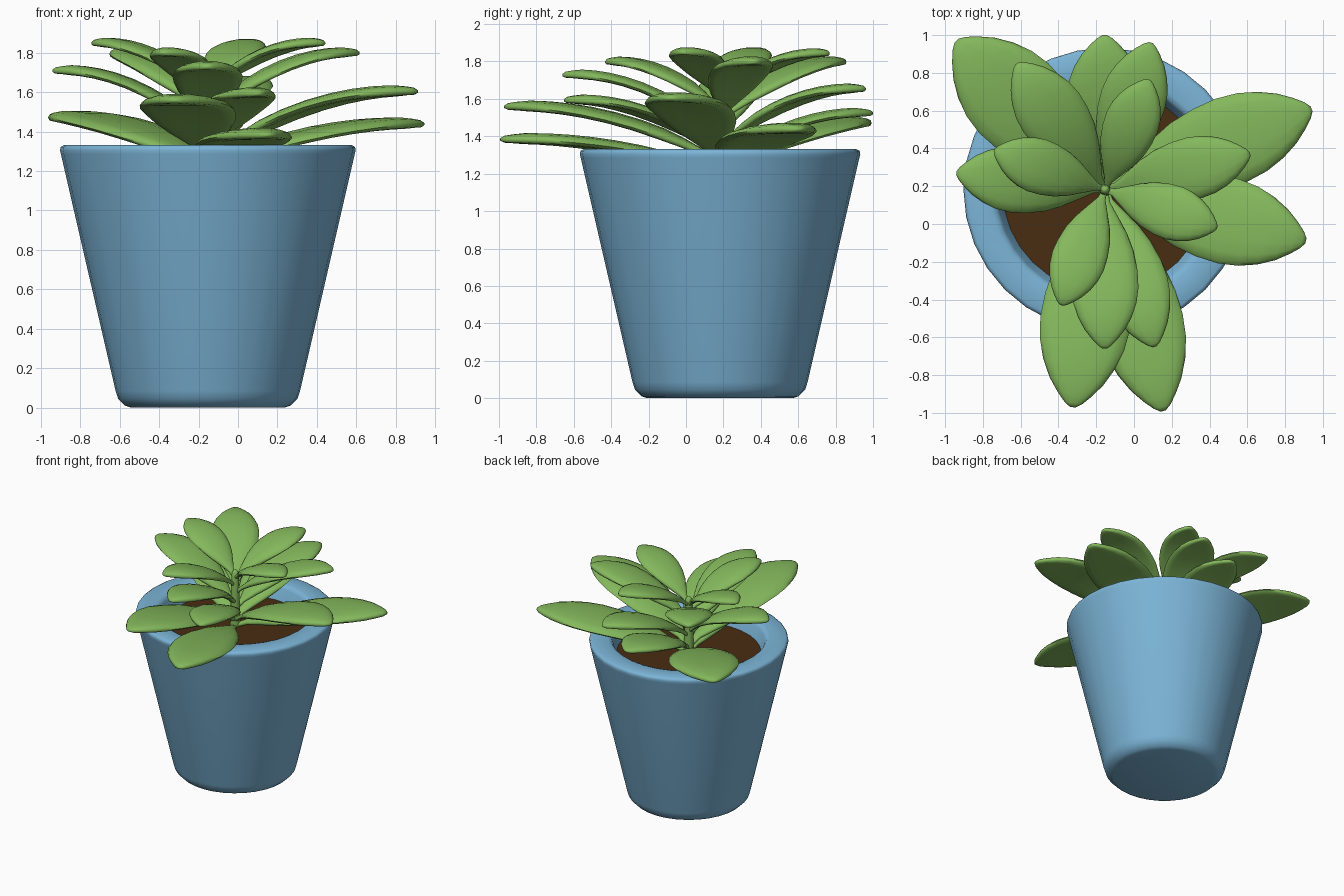
import bpy, bmesh, math
from mathutils import Vector

if "Cube" in bpy.data.objects:
    bpy.data.objects.remove(bpy.data.objects["Cube"])

CX, CY = -0.153, 0.182  # pot and stem axis


def material(name, rgb):
    m = bpy.data.materials.new(name)
    m.diffuse_color = (*rgb, 1)
    m.use_nodes = True
    m.node_tree.nodes["Principled BSDF"].inputs["Base Color"].default_value = m.diffuse_color
    return m


BLUE = material("pot_blue", (0.20, 0.46, 0.68))
SOIL = material("soil_brown", (0.068, 0.026, 0.006))
GREEN = material("leaf_green", (0.23, 0.48, 0.107))


def skin(name, rings, mat, angle=40):
    """Join equal-sized point rings into a closed tube with capped ends."""
    bm = bmesh.new()
    loops = [[bm.verts.new(p) for p in ring] for ring in rings]
    n = len(loops[0])
    for a, b in zip(loops, loops[1:]):
        for i in range(n):
            j = (i + 1) % n
            bm.faces.new((a[i], a[j], b[j], b[i]))
    bm.faces.new(loops[0][::-1])
    bm.faces.new(loops[-1])
    bmesh.ops.recalc_face_normals(bm, faces=bm.faces)
    me = bpy.data.meshes.new(name)
    bm.to_mesh(me)
    bm.free()
    me.materials.append(mat)
    ob = bpy.data.objects.new(name, me)
    bpy.context.collection.objects.link(ob)
    bpy.ops.object.select_all(action='DESELECT')
    ob.select_set(True)
    bpy.context.view_layer.objects.active = ob
    bpy.ops.object.shade_smooth_by_angle(angle=math.radians(angle))
    return ob


def lathe(name, profile, mat, n=32, angle=40):
    rings = [[(CX + r * math.cos(2 * math.pi * i / n), CY + r * math.sin(2 * math.pi * i / n), z)
              for i in range(n)] for r, z in profile]
    return skin(name, rings, mat, angle)


# Pot: tapered wall, soft rim, inner wall down to below the soil
lathe("pot", [(0.39, 0), (0.42, 0.01), (0.455, 0.045), (0.468, 0.085), (0.745, 1.285), (0.75, 1.305),
              (0.746, 1.322), (0.73, 1.331), (0.61, 1.331), (0.585, 1.322), (0.572, 1.30), (0.53, 1.17)],
      BLUE, 32, 50)
# Soil disc and central stem
lathe("soil", [(0.54, 1.18), (0.545, 1.21)], SOIL)
lathe("stem", [(0.04, 1.19), (0.034, 1.4), (0.028, 1.62), (0.022, 1.655), (0.008, 1.67)], GREEN, 12, 60)

# Leaf outline: position along the leaf, share of full half width
OUTLINE = [(0, .09), (.08, .15), (.17, .40), (.27, .66), (.38, .86), (.5, .97), (.61, 1),
           (.71, .94), (.8, .80), (.88, .60), (.94, .38), (.98, .20), (1, .06)]


def leaf(name, tx, ty, tz, rise, half):
    """Arched leaf from the stem to the tip (tx, ty, tz)."""
    d = Vector((tx - CX, ty - CY, 0))
    length = d.length
    d.normalize()
    side = Vector((-d.y, d.x, 0))
    thick = 0.017 + 0.012 * length / 1.1
    rings = []
    for t, w in OUTLINE:
        centre = Vector((CX, CY, tz - rise * (1 - t) ** 2.2 - 0.012 * t ** 8)) + d * length * t
        slope = math.atan2(2.2 * rise * (1 - t) ** 1.2, length)
        up = Vector((0, 0, 1)) * math.cos(slope) - d * math.sin(slope)
        h = thick * min(1, 0.45 + 0.9 * w)
        if t == 1:
            h *= 0.5
        ring = []
        for i in range(14):
            a = 2 * math.pi * i / 14
            c, s = math.cos(a), math.sin(a)
            u = math.copysign(abs(c) ** 0.7, c)
            v = math.copysign(abs(s) ** 0.7, s)
            ring.append(centre + side * (half * w * u) + up * (h * v - 0.016 * w * u * u))
        rings.append(ring)
    skin(name, rings, GREEN, 70)


# Leaves in a rising spiral: tip x, tip y, tip z, rise, half width
LEAVES = [
    (0.155, -0.99, 1.395, .20, .23), (0.94, 0.61, 1.45, .24, .235),
    (-0.94, 0.97, 1.485, .27, .26), (-0.155, 1.0, 1.535, .29, .20),
    (-0.325, -0.97, 1.57, .31, .24), (0.91, -0.09, 1.615, .36, .23),
    (0.11, -0.65, 1.605, .30, .175), (0.09, 0.96, 1.665, .32, .175),
    (-0.94, 0.27, 1.72, .34, .175), (-0.155, -0.66, 1.74, .34, .178),
    (0.615, 0.37, 1.81, .33, .165), (-0.62, 0.85, 1.81, .33, .18),
    (-0.385, -0.43, 1.81, .27, .145), (0.08, 0.765, 1.855, .26, .145),
    (-0.74, 0.39, 1.86, .26, .145), (0.44, -0.02, 1.86, .26, .145),
]
for i, args in enumerate(LEAVES):
    leaf(f"leaf_{i + 1}", *args)
